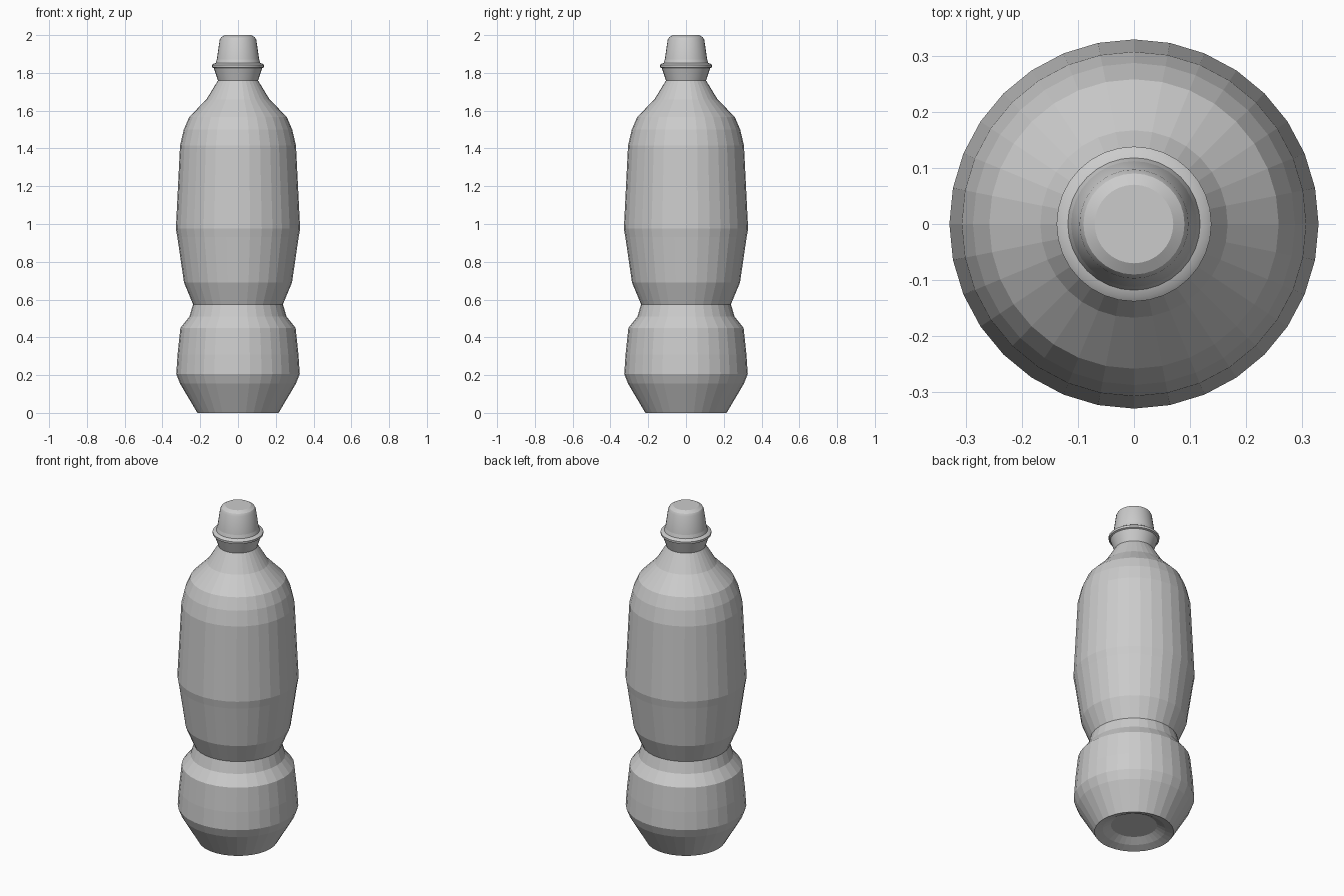
import bpy, bmesh, math

cube = bpy.data.objects.get("Cube")
if cube:
    bpy.data.objects.remove(cube, do_unlink=True)

SIDES = 32

grey = bpy.data.materials.new("plain grey")
grey.use_nodes = True
colour = (0.6, 0.6, 0.6, 1)
grey.diffuse_color = colour
grey.node_tree.nodes["Principled BSDF"].inputs["Base Color"].default_value = colour


def lathe(name, profile, smooth=False):
    """Revolve (radius, height) points about z and cap the open ends."""
    bm = bmesh.new()
    rings = []
    for r, z in profile:
        rings.append([bm.verts.new((r * math.cos(a), r * math.sin(a), z))
                      for a in (math.tau * i / SIDES for i in range(SIDES))])
    for low, high in zip(rings, rings[1:]):
        for i in range(SIDES):
            j = (i + 1) % SIDES
            bm.faces.new((low[i], low[j], high[j], high[i]))
    bm.faces.new(rings[0][::-1])
    bm.faces.new(rings[-1])
    bmesh.ops.recalc_face_normals(bm, faces=bm.faces)
    mesh = bpy.data.meshes.new(name)
    bm.to_mesh(mesh)
    bm.free()
    mesh.materials.append(grey)
    obj = bpy.data.objects.new(name, mesh)
    bpy.context.collection.objects.link(obj)
    if smooth:
        bpy.ops.object.select_all(action="DESELECT")
        obj.select_set(True)
        bpy.context.view_layer.objects.active = obj
        bpy.ops.object.shade_smooth_by_angle(angle=math.radians(20))
    return obj


# Body: recessed base, lower bulge, grip waist, long upper bulge, shoulder
lathe("bottle_body", [
    (0.125, 0.04), (0.17, 0.015), (0.215, 0.0),
    (0.307, 0.155), (0.327, 0.206), (0.32, 0.31), (0.305, 0.45),
    (0.257, 0.51), (0.238, 0.575),
    (0.286, 0.69), (0.321, 0.93), (0.329, 0.975),
    (0.307, 1.415), (0.287, 1.5), (0.258, 1.567),
    (0.167, 1.66), (0.106, 1.76),
])

# Neck flare with its thin collar
lathe("neck_collar", [
    (0.106, 1.76), (0.128, 1.825), (0.137, 1.829), (0.138, 1.842),
    (0.13, 1.848), (0.118, 1.852), (0.112, 1.872),
], smooth=True)

# Tapered cap with a bevelled top
lathe("cap", [
    (0.112, 1.872), (0.097, 1.975), (0.09, 1.988), (0.07, 2.0),
], smooth=True)
